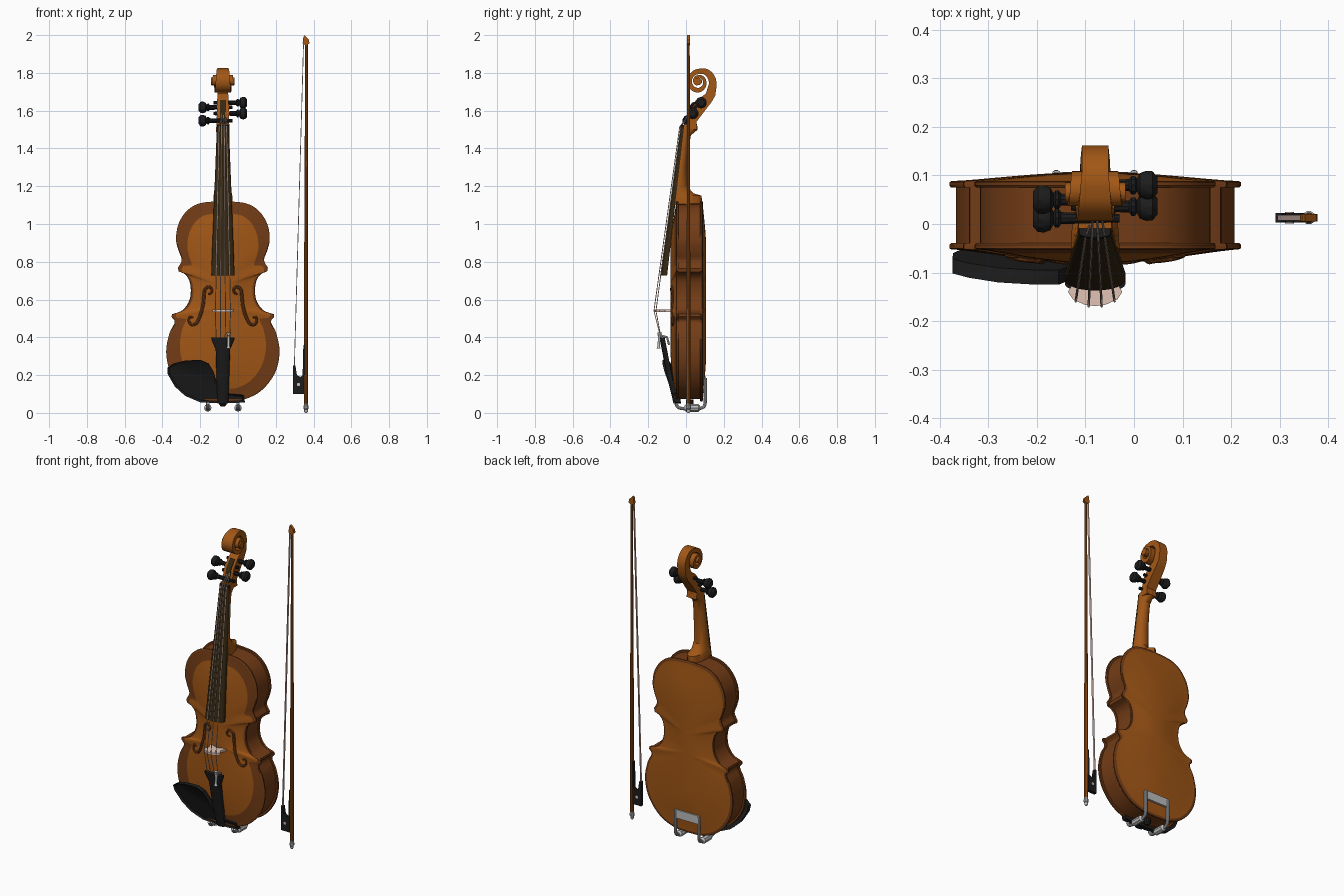
import bpy, bmesh, math
from mathutils import Vector
from mathutils.bvhtree import BVHTree

if "Cube" in bpy.data.objects:
    bpy.data.objects.remove(bpy.data.objects["Cube"])

CX = -0.08  # centre line of the violin


def mat(name, r, g, b):
    m = bpy.data.materials.new(name)
    m.diffuse_color = (r, g, b, 1)
    m.use_nodes = True
    m.node_tree.nodes["Principled BSDF"].inputs["Base Color"].default_value = m.diffuse_color
    return m


VARNISH = mat("amber varnish", 0.36, 0.095, 0.008)
DARK = mat("dark varnish", 0.17, 0.045, 0.008)
EBONY = mat("brown ebony", 0.035, 0.02, 0.006)
BLACK = mat("black", 0.012, 0.012, 0.012)
PALE = mat("pale maple", 0.75, 0.55, 0.47)
SILVER = mat("silver", 0.5, 0.5, 0.5)


def finish(name, bm, *mats):
    bmesh.ops.remove_doubles(bm, verts=bm.verts, dist=1e-5)
    bmesh.ops.recalc_face_normals(bm, faces=bm.faces)
    me = bpy.data.meshes.new(name)
    bm.to_mesh(me)
    for m in mats:
        me.materials.append(m)
    ob = bpy.data.objects.new(name, me)
    bpy.context.collection.objects.link(ob)
    return ob


def skin(rings, cap=True):
    bm = bmesh.new()
    vs = [[bm.verts.new(p) for p in r] for r in rings]
    n = len(vs[0])
    for a, b in zip(vs, vs[1:]):
        for i in range(n):
            bm.faces.new((a[i], a[(i + 1) % n], b[(i + 1) % n], b[i]))
    if cap:
        bm.faces.new(vs[0])
        bm.faces.new(vs[-1])
    return bm


def loft(name, rings, m, cap=True):
    return finish(name, skin(rings, cap), m)


def smooth_path(pts, k=6):
    """Catmull-Rom curve through the points."""
    p = [Vector(q) for q in pts]
    p = [2 * p[0] - p[1]] + p + [2 * p[-1] - p[-2]]
    out = []
    for a, b, c, d in zip(p, p[1:], p[2:], p[3:]):
        for i in range(k):
            t = i / k
            out.append(0.5 * (2 * b + (c - a) * t + (2 * a - 5 * b + 4 * c - d) * t * t
                              + (3 * b - a - 3 * c + d) * t ** 3))
    return out + [p[-2]]


def tube(name, pts, radii, m, ref=(1, 0, 0), n=10):
    pts = [Vector(p) for p in pts]
    if not isinstance(radii, (list, tuple)):
        radii = [radii] * len(pts)
    rings = []
    for i, p in enumerate(pts):
        t = (pts[min(i + 1, len(pts) - 1)] - pts[max(i - 1, 0)]).normalized()
        v = t.cross(Vector(ref)).normalized()
        u = v.cross(t)
        rings.append([p + radii[i] * (u * math.cos(2 * math.pi * j / n) + v * math.sin(2 * math.pi * j / n))
                      for j in range(n)])
    return loft(name, rings, m)


def slab(name, pts, axis, lo, hi, m):
    """Polygon extruded along y (points x, z) or z (points x, y)."""
    f = (lambda a, b, h: (a, h, b)) if axis == 'y' else (lambda a, b, h: (a, b, h))
    return loft(name, [[f(a, b, h) for a, b in pts] for h in (lo, hi)], m)


# Body outline: lower bout, waist and upper bout meet at sharp corners
lower = [(0, .06), (.10, .068), (.2, .115), (.275, .21), (.30, .32), (.283, .42), (.255, .48), (.272, .508)]
waist = [(.27, .522), (.215, .543), (.18, .59), (.17, .645), (.178, .70), (.20, .733), (.235, .75)]
upper = [(.238, .768), (.218, .81), (.235, .86), (.248, .92), (.235, 1.0), (.19, 1.07), (.12, 1.11), (0, 1.122)]
half = [p for s in (lower, waist, upper) for p in smooth_path([(x, z, 0) for x, z in s])]
half[0].x = half[-1].x = 0


def ring(d, y):
    sx, sz = 1 - d / .27, 1 - d / .53
    r = [(p.x * sx, .6 + (p.y - .6) * sz) for p in half]
    r += [(-x, z) for x, z in r[-2:0:-1]]
    return [(CX + x, y, z) for x, z in r]


def plate(name, s, edge, arch):
    prof = [(.012, edge - .014), (.003, edge - .014), (0, edge - .01), (0, edge - .003), (.005, edge), (.014, edge)]
    prof += [(d, edge - .001 + arch * math.sin(math.pi / 2 * d / .27) ** 1.3)
             for d in (.022, .035, .05, .065, .09, .12, .15, .18, .21, .24, .27)]
    bm = skin([ring(d, s * y) for d, y in prof], False)
    return finish(name, bm, VARNISH, DARK)


front = plate("front_plate", -1, .053, .030)
back = plate("back_plate", 1, .089, .019)
loft("ribs", [ring(.012, -.045), ring(.012, .08)], DARK, False)

# Dark border on the front plate, narrow at the waist
nf = len(half) * 2 - 2
for i, f in enumerate(front.data.polygons):
    row = i // nf
    if row < (6 if .5 < f.center.z < .78 else 9):
        f.material_index = 1
for i, f in enumerate(back.data.polygons):
    f.material_index = int(i // nf < 5)

# Sound holes laid on the arched front
bm = bmesh.new()
bm.from_mesh(front.data)
bvh = BVHTree.FromBMesh(bm)
fpath = [(.078, .628), (.062, .635), (.058, .655), (.075, .668), (.095, .652), (.1, .62), (.105, .57),
         (.12, .515), (.14, .475), (.165, .467), (.18, .487), (.174, .508), (.158, .503)]
for s, side in ((-1, "left"), (1, "right")):
    pts = []
    for p in smooth_path([(x, z, 0) for x, z in fpath], 4):
        hit = bvh.ray_cast(Vector((CX + s * p.x, -1, p.y)), Vector((0, 1, 0)))[0]
        pts.append((CX + s * p.x, hit.y if hit else -.06, p.y))
    rad = [.005 + .004 * math.sin(math.pi * i / (len(pts) - 1)) for i in range(len(pts))]
    tube("sound_hole_" + side, pts, rad, DARK, (0, 1, 0), 8)
bm.free()


# Neck, fingerboard and tailpiece: half-round sections along z
def arched(z, w, flat, crown, edge=None):
    e = flat if edge is None else edge
    arc = [(CX + w * math.cos(a), e + (crown - e) * math.sin(a), z) for a in [math.pi * i / 12 for i in range(13)]]
    return ([] if edge is None else [(CX - w, flat, z), (CX + w, flat, z)]) + arc


def board(z):
    return -.10 + (z - .73) * .114


loft("neck", [arched(z, w, board(z), b, board(z) + .006) for z, w, b in (
    (1.10, .05, .088), (1.15, .05, .082), (1.162, .047, .04), (1.2, .044, .006), (1.3, .04, .004),
    (1.4, .036, .013), (1.47, .034, .026), (1.50, .036, .062), (1.53, .034, .058))], VARNISH)
loft("fingerboard", [arched(.727, .062, -.10, -.137, -.115), arched(1.51, .032, -.011, -.029, -.02)], EBONY)
loft("nut", [arched(1.51, .032, -.011, -.032, -.022), arched(1.525, .032, -.005, -.028, -.02)], BLACK)
loft("tailpiece", [arched(z, w, y + .028, y, y + .015) for z, w, y in (
    (.40, .062, -.14), (.385, .06, -.138), (.335, .038, -.128), (.2, .034, -.103), (.05, .028, -.066))], BLACK)
tube("end_button", [(CX, .02, .07), (CX, .02, .045), (CX, .02, .035)], [.02, .02, .012], BLACK)

# Pegbox and scroll: one rectangular section swept into a spiral
box = [((.06, 1.50), (.012, 1.50), .034), ((.055, 1.54), (.005, 1.525), .033), ((.10, 1.60), (.027, 1.61), .032),
       ((.135, 1.645), (.065, 1.66), .03), ((.155, 1.68), (.105, 1.69), .028)]
table = [(-15, .10), (45, .084), (90, .066), (135, .06), (180, .059), (270, .06), (360, .043), (450, .034),
         (540, .028), (640, .022)]
sec = []
for (a0, r0), (a1, r1) in zip(table, table[1:]):
    for i in range(5):
        a, r = a0 + (a1 - a0) * i / 5, r0 + (r1 - r0) * i / 5
        c, s = math.cos(math.radians(a)), math.sin(math.radians(a))
        w = .027 + .033 * max(0, (a - 60) / 580) ** .7
        sec.append(((.065 + r * c, 1.755 + r * s), (.065 + .58 * r * c, 1.755 + .58 * r * s), w))
loft("pegbox_scroll", [[(CX - w, *o), (CX + w, *o), (CX + w, *i), (CX - w, *i)] for o, i, w in box + sec], VARNISH)
tube("scroll_eye", [(CX - .062, .065, 1.755), (CX + .062, .065, 1.755)], .02, VARNISH, (0, 0, 1), 16)
loft("pegbox_opening", [[(CX - .016, y - .004, z), (CX + .016, y - .004, z), (CX + .016, y + .01, z - .004),
                         (CX - .016, y + .01, z - .004)] for y, z in ((.006, 1.53), (.027, 1.61), (.062, 1.657))], EBONY)

# Pegs
pegs = [(-1, .012, 1.547), (1, .036, 1.585), (-1, .05, 1.617), (1, .08, 1.642)]
for k, (s, y, z) in enumerate(pegs):
    prof = [(-.05, .009), (.07, .013), (.075, .02), (.082, .02), (.086, .014), (.092, .026), (.105, .031),
            (.118, .03), (.128, .018)]
    tube("peg_%d" % (k + 1), [(CX + s * d, y, z) for d, r in prof], [r for d, r in prof], BLACK, (0, 0, 1), 10)

# Bridge, strings and fine tuner
side = [(.0, -.092), (.018, -.088), (.028, -.072), (.055, -.068), (.052, -.088), (.04, -.112), (.056, -.14),
        (.046, -.155), (.022, -.166), (0, -.169)]
slab("bridge", [(CX + x, y) for x, y in side] + [(CX - x, y) for x, y in side[-2:0:-1]], 'z', .533, .547, PALE)
for k, (s, y, z) in enumerate(pegs):
    o = (k - 1.5) * 2 / 3
    px = (0, 3, 1, 2)[k]
    tube("string_%d" % (k + 1), [(CX + .036 * o, -.128, .375), (CX + .04 * o, -.171 + .012 * o * o, .54),
                                 (CX + .02 * o, -.034 + .006 * o * o, 1.515),
                                 (CX + .01 * o, pegs[px][1] - .012, pegs[px][2])], .0025, PALE, n=6)
tube("fine_tuner_screw", [(-.05, -.145, .34), (-.05, -.145, .352), (-.05, -.14, .41), (-.05, -.14, .425)],
     [.012, .007, .007, .013], SILVER)
tube("fine_tuner_lever", [(-.05, -.15, .415), (-.05, -.10, .40), (-.05, -.09, .36)], .006, SILVER)

# Chin rest: tilted plate with a dished face
outline = [(-.372, .205), (-.374, .24), (-.34, .262), (-.28, .277), (-.2, .281), (-.155, .262), (-.13, .22),
           (-.112, .16), (-.085, .105), (.03, .095), (.037, .055), (-.08, .05), (-.2, .056), (-.28, .09), (-.335, .14)]


def rest_y(x, z):
    return -.055 - .07 * min(1, (z - .05) / .2) + .02 * max(0, (-.25 - x) / .125)


bm = skin([[(x, rest_y(x, z) + t, z) for x, z in outline] for t in (0, .03)])
bmesh.ops.recalc_face_normals(bm, faces=bm.faces)
bm.faces.ensure_lookup_table()
face = min((f for f in bm.faces if len(f.verts) > 4), key=lambda f: f.calc_center_median().y)
bmesh.ops.inset_region(bm, faces=[face], thickness=.012, depth=0)
bmesh.ops.translate(bm, verts=face.verts, vec=(0, .01, 0))
finish("chin_rest", bm, BLACK)

# Chin rest clamp
for x, n in ((-.16, "left"), (0, "right")):
    path = smooth_path([(x, -.055, .05), (x, -.035, .026), (x, .02, .022), (x, .075, .024), (x, .1, .045),
                        (x, .102, .12), (x, .102, .185)], 4)
    tube("clamp_rod_" + n, path, .009, SILVER)
    tube("clamp_barrel_" + n, [(x, -.01, .026), (x, 0, .026), (x, .065, .026), (x, .075, .026)],
         [.01, .02, .02, .01], SILVER, n=8)
slab("clamp_plate", [(-.165, .14), (.005, .14), (.005, .192), (-.165, .192)], 'y', .094, .107, SILVER)

# Bow
BY = .013
tube("bow_stick", [(.36, BY, .05), (.36, BY, .5), (.361, BY, 1.2), (.363, BY, 1.97)], [.011, .011, .009, .007], VARNISH)
slab("bow_head", [(.342, 1.955), (.36, 1.945), (.378, 1.955), (.376, 1.975), (.352, 2.0), (.346, 1.99)],
     'y', BY - .008, BY + .008, VARNISH)
slab("bow_hair", [(.295, .2), (.299, .2), (.349, 1.958), (.345, 1.958)], 'y', BY - .006, BY + .006, PALE)
slab("frog", [(.291, .1), (.35, .1), (.35, .205), (.33, .19), (.312, .2), (.304, .25), (.291, .25)],
     'y', BY - .01, BY + .01, BLACK)
tube("frog_eye", [(.32, BY - .012, .15), (.32, BY + .012, .15)], .009, PALE, n=12)
slab("bow_grip", [(.342, .2), (.356, .2), (.356, .36), (.346, .36)], 'y', BY - .009, BY + .009, BLACK)
screw = [(0, .006), (.006, .01), (.018, .01), (.022, .014), (.036, .014), (.04, .011), (.055, .011)]
tube("bow_screw", [(.36, BY, z) for z, r in screw], [r for z, r in screw], SILVER)

# Smooth shading with sharp edges kept
for ob in bpy.context.scene.objects:
    ob.select_set(True)
    bpy.context.view_layer.objects.active = ob
bpy.ops.object.shade_smooth_by_angle(angle=math.radians(35))
